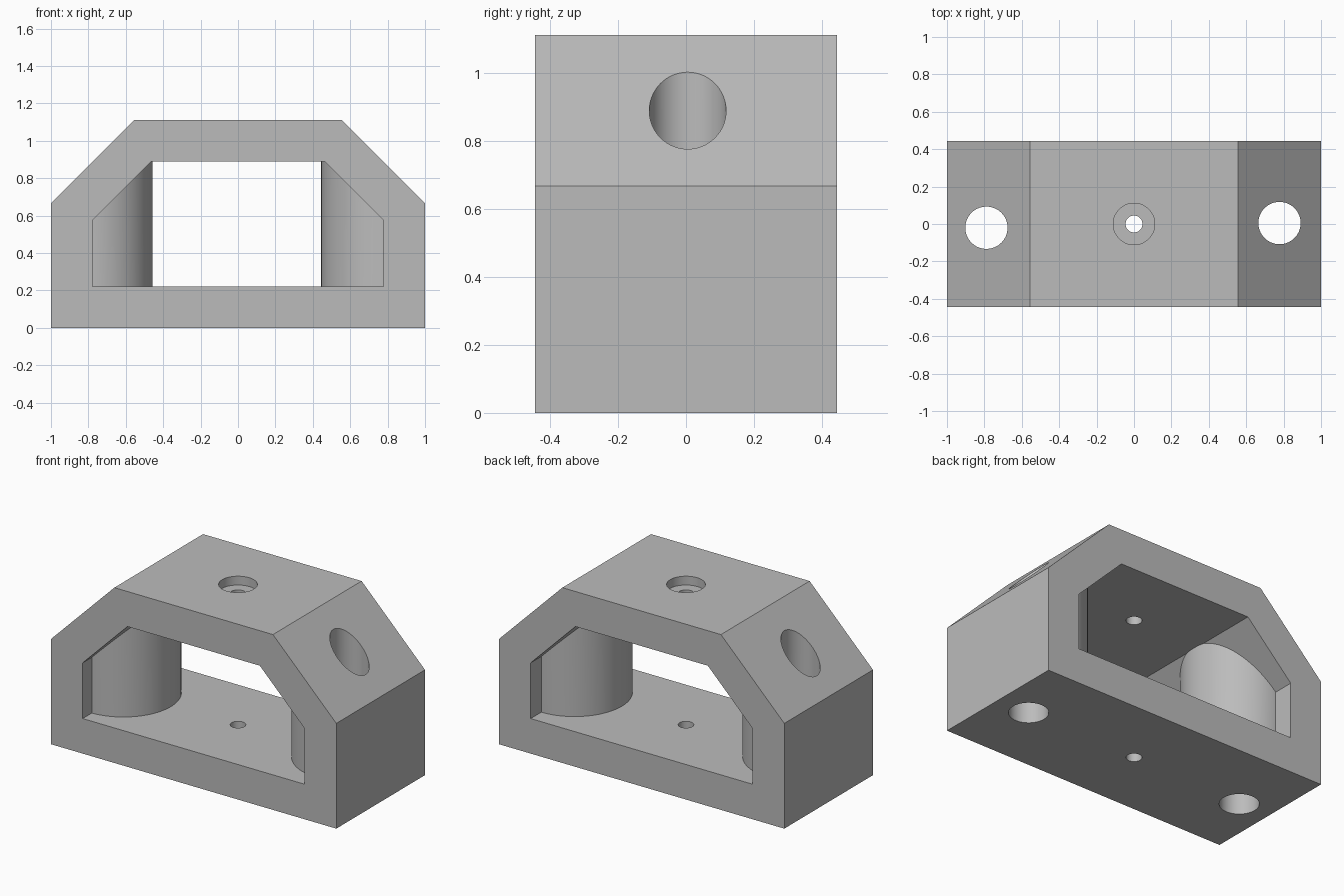
import bpy, bmesh, math

cube = bpy.data.objects.get("Cube")
if cube:
    bpy.data.objects.remove(cube, do_unlink=True)

grey = bpy.data.materials.new("plain grey")
grey.use_nodes = True
colour = (0.5, 0.5, 0.5, 1)
grey.diffuse_color = colour
grey.node_tree.nodes["Principled BSDF"].inputs["Base Color"].default_value = colour


def add_object(name, bm):
    bmesh.ops.recalc_face_normals(bm, faces=bm.faces)
    mesh = bpy.data.meshes.new(name)
    bm.to_mesh(mesh)
    bm.free()
    mesh.materials.append(grey)
    obj = bpy.data.objects.new(name, mesh)
    bpy.context.collection.objects.link(obj)
    return obj


def prism(name, half_profile, half_depth):
    """Mirror a right-hand (x, z) profile and extrude it along y."""
    outline = half_profile + [(-x, z) for x, z in reversed(half_profile)]
    bm = bmesh.new()
    face = bm.faces.new([bm.verts.new((x, -half_depth, z)) for x, z in outline])
    result = bmesh.ops.extrude_face_region(bm, geom=[face])
    verts = [v for v in result["geom"] if isinstance(v, bmesh.types.BMVert)]
    bmesh.ops.translate(bm, verts=verts, vec=(0, 2 * half_depth, 0))
    return add_object(name, bm)


def cylinder(name, x, y, radius, bottom, top, sides=96):
    bm = bmesh.new()
    bmesh.ops.create_cone(bm, cap_ends=True, segments=sides,
                          radius1=radius, radius2=radius, depth=top - bottom)
    bmesh.ops.translate(bm, verts=bm.verts, vec=(x, y, (bottom + top) / 2))
    return add_object(name, bm)


def cut(target, cutter):
    cutter.hide_render = True
    mod = target.modifiers.new("cut", "BOOLEAN")
    mod.operation = "DIFFERENCE"
    mod.solver = "EXACT"
    mod.object = cutter
    bpy.context.view_layer.objects.active = target
    bpy.ops.object.modifier_apply(modifier=mod.name)
    bpy.data.objects.remove(cutter, do_unlink=True)


# Chamfered outer block and the window that runs through it
body = prism("bracket_body", [(1, 0), (1, 0.667), (0.556, 1.111)], 0.444)
window = prism("window_cutter", [(0.778, 0.222), (0.778, 0.575), (0.464, 0.889)], 0.6)

# Columns stay solid inside the window
posts = [(-0.789, -0.02), (0.778, 0.005)]
for x, y in posts:
    cut(window, cylinder("column", x, y, 0.333, -0.1, 1.3))
cut(body, window)

# Bolt holes down through the columns
for x, y in posts:
    cut(body, cylinder("bolt_hole", x, y, 0.113, -0.2, 1.4, 64))

# Central screw hole with its counterbore
cut(body, cylinder("screw_hole", 0, 0, 0.045, -0.2, 1.4, 48))
cut(body, cylinder("counterbore", 0, 0, 0.111, 1.055, 1.4, 64))

bpy.ops.object.select_all(action="DESELECT")
body.select_set(True)
bpy.context.view_layer.objects.active = body
bpy.ops.object.shade_smooth_by_angle(angle=math.radians(30))
